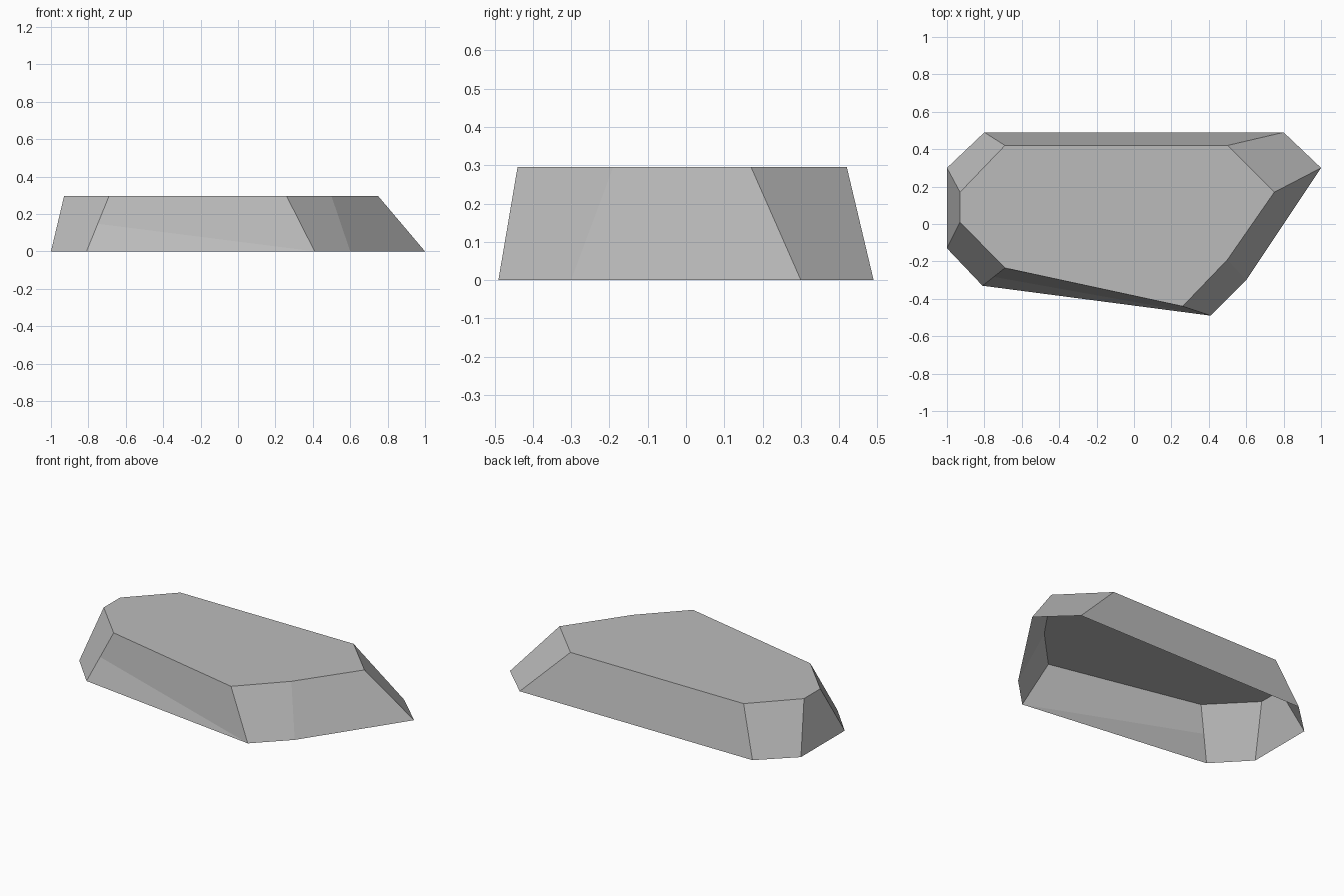
import bpy
import bmesh

cube = bpy.data.objects.get("Cube")
if cube:
    bpy.data.objects.remove(cube, do_unlink=True)

HEIGHT = 0.295

# Ground outline and smaller top outline, counter-clockwise from the left front
BASE = [(-1, -0.13), (-0.81, -0.33), (0.41, -0.49), (0.6, -0.3),
        (1, 0.3), (0.8, 0.49), (-0.8, 0.49), (-1, 0.3)]
TOP = [(-0.93, 0.01), (-0.69, -0.235), (0.26, -0.44), (0.5, -0.19),
       (0.75, 0.17), (0.5, 0.42), (-0.69, 0.42), (-0.93, 0.17)]

stone = bpy.data.materials.new("stone grey")
stone.use_nodes = True
GREY = (0.5, 0.5, 0.5, 1)
stone.diffuse_color = GREY
stone.node_tree.nodes["Principled BSDF"].inputs["Base Color"].default_value = GREY

bm = bmesh.new()
low = [bm.verts.new((x, y, 0)) for x, y in BASE]
high = [bm.verts.new((x, y, HEIGHT)) for x, y in TOP]

# Flat top and sloping sides, open underneath
bm.faces.new(high)
walls = []
for i in range(len(low)):
    j = (i + 1) % len(low)
    walls.append(bm.faces.new((low[i], low[j], high[j], high[i])))

# Chipped facet low on the long front side
corner = bm.edges.get((low[1], high[1]))
_, chip = bmesh.utils.edge_split(corner, low[1], 0.5)
bmesh.utils.face_split(walls[1], chip, low[2])

mesh = bpy.data.meshes.new("flat_rock")
bm.to_mesh(mesh)
bm.free()
mesh.materials.append(stone)
rock = bpy.data.objects.new("flat_rock", mesh)
bpy.context.collection.objects.link(rock)
